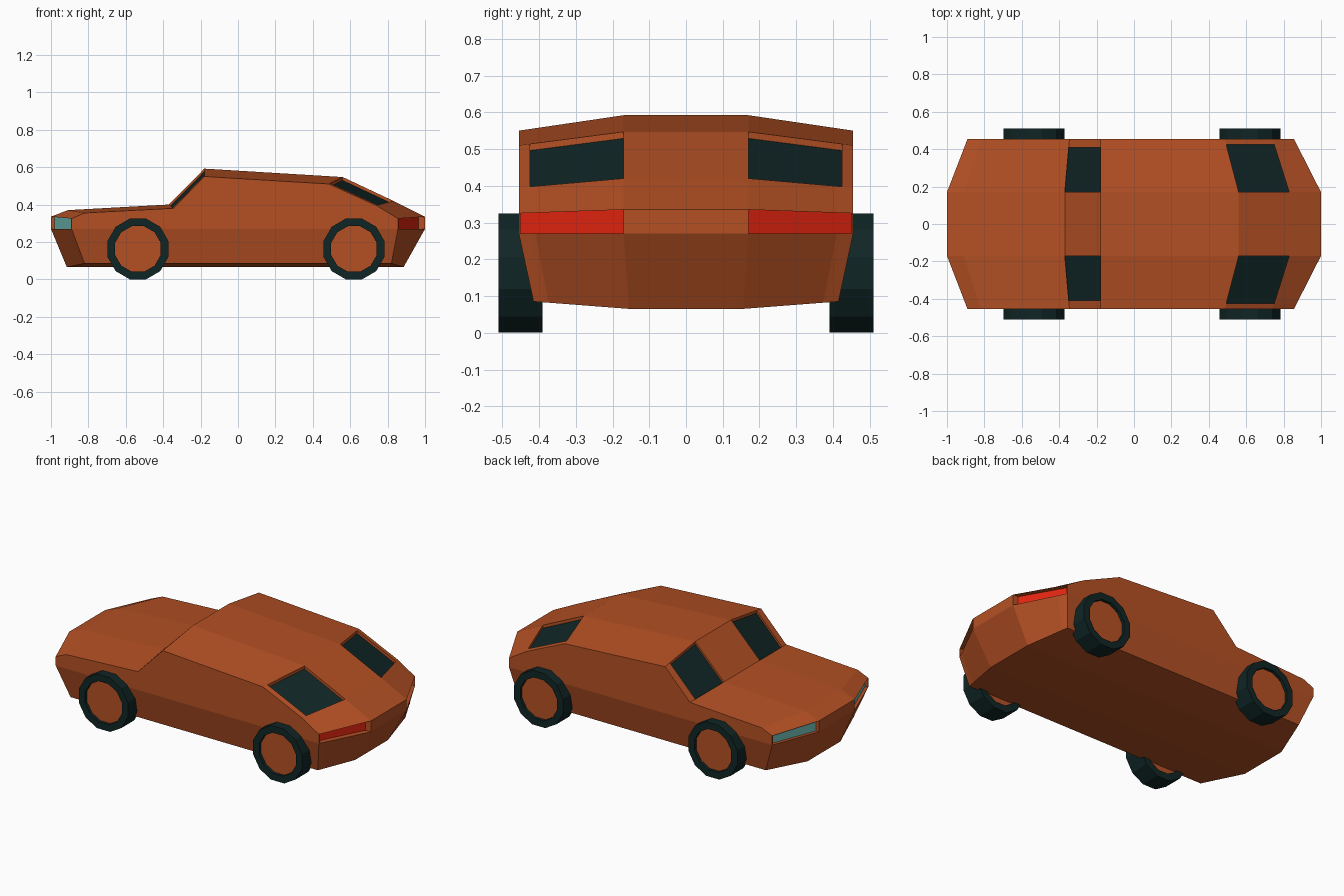
import bpy, bmesh, math
from mathutils import Vector, Matrix

if "Cube" in bpy.data.objects:
    bpy.data.objects.remove(bpy.data.objects["Cube"])


def material(name, rgb):
    m = bpy.data.materials.new(name)
    m.diffuse_color = (*rgb, 1)
    m.use_nodes = True
    m.node_tree.nodes["Principled BSDF"].inputs["Base Color"].default_value = m.diffuse_color
    return m


PAINT = material("orange brown paint", (0.46, 0.081, 0.0175))
DARK = material("dark glass and rubber", (0.0052, 0.0185, 0.0185))
HEAD = material("pale teal lamp", (0.156, 0.485, 0.456))
TAIL = material("red lamp", (0.745, 0.0176, 0.0048))


def finish(bm, name, mats):
    bmesh.ops.recalc_face_normals(bm, faces=bm.faces[:])
    me = bpy.data.meshes.new(name)
    bm.to_mesh(me)
    bm.free()
    for m in mats:
        me.materials.append(m)
    ob = bpy.data.objects.new(name, me)
    bpy.context.collection.objects.link(ob)
    return ob


# Body: lengthwise (x, z) profiles at the centre band and at the flanks
CENTRE = [(-.915, .065), (-1, .27), (-1, .335), (-.91, .37), (-.37, .40), (-.18, .592),
          (.56, .547), (.83, .42), (1, .335), (1, .27), (.885, .065)]
FLANK = [(-.82, .085), (-.89, .27), (-.89, .325), (-.82, .355), (-.345, .38), (-.18, .55),
         (.485, .51), (.74, .395), (.855, .325), (.855, .27), (.82, .085)]
half = [.455, .45, .425, .41, .17]
ys = [-y for y in half] + half[::-1]
N = len(CENTRE)

bm = bmesh.new()
cols = []
for y in ys:
    t = (abs(y) - .17) / .285
    col = []
    for i, (c, s) in enumerate(zip(CENTRE, FLANK)):
        tuck = .912 if i in (0, N - 1) else 1      # lower edge is narrower
        col.append(bm.verts.new((c[0] + (s[0] - c[0]) * t, y * tuck,
                                 c[1] + (s[1] - c[1]) * t)))
    cols.append(col)

rows = {i: [] for i in range(N)}
for j in range(len(ys) - 1):
    a, b = cols[j], cols[j + 1]
    mid = abs(ys[j] + ys[j + 1]) / 2
    for i in range(N):
        k = (i + 1) % N
        rows[i].append((mid, bm.faces.new((a[i], a[k], b[k], b[i]))))
for col in (cols[0], cols[-1]):
    bm.faces.new(col[1:N - 1])                               # upper side
    bm.faces.new((col[0], col[1], col[N - 2], col[N - 1]))   # lower side


def recess(row, lo, hi, move, mat):
    """Sink the faces of one row between two widths and colour them."""
    faces = [f for m, f in rows[row] if lo < m < hi]
    if lo == 0:
        groups = [faces]
    else:
        groups = [[f for f in faces if f.calc_center_median().y * s > 0] for s in (-1, 1)]
    for g in groups:
        geom = bmesh.ops.extrude_face_region(bm, geom=g)["geom"]
        old = [f for f in g if f.is_valid]
        if old:
            bmesh.ops.delete(bm, geom=old, context='FACES')
        bmesh.ops.translate(bm, vec=Vector(move),
                            verts=[v for v in geom if isinstance(v, bmesh.types.BMVert)])
        for f in geom:
            if isinstance(f, bmesh.types.BMFace):
                f.material_index = mat


recess(4, 0, .41, (0, 0, -.016), 1)        # windscreen
recess(6, 0, .425, (0, 0, -.018), 1)       # rear window
recess(1, .17, .45, (.02, 0, 0), 2)        # headlights
recess(8, .17, .45, (-.035, 0, 0), 3)      # tail lights
finish(bm, "car_body", [PAINT, DARK, HEAD, TAIL])


# Wheels: twelve-sided tyres with sunken painted discs
def wheel(name, x, y):
    bm = bmesh.new()
    bmesh.ops.create_cone(bm, cap_ends=True, segments=12, radius1=.168, radius2=.168, depth=.12,
                          matrix=Matrix.Translation((x, y, .1625))
                          @ Matrix.Rotation(math.pi / 2, 4, 'X')
                          @ Matrix.Rotation(math.pi / 12, 4, 'Z'))
    if min(v.co.z for v in bm.verts) < -.003:      # keep a flat side on the ground
        bmesh.ops.rotate(bm, verts=bm.verts[:], cent=(x, y, .1625),
                         matrix=Matrix.Rotation(math.pi / 12, 3, 'Y'))
    caps = [f for f in bm.faces if len(f.verts) > 4]
    for f in caps:
        bmesh.ops.inset_region(bm, faces=[f], thickness=.042)
        sink = f.normal * -.018
        bmesh.ops.translate(bm, verts=list(
            bmesh.ops.extrude_discrete_faces(bm, faces=[f])["faces"][0].verts), vec=(0, 0, 0))
    bm.faces.ensure_lookup_table()
    discs = [f for f in bm.faces if len(f.verts) > 4]
    for f in discs:
        s = 1 if f.calc_center_median().y > y else -1
        bmesh.ops.translate(bm, verts=list(f.verts), vec=(0, -.018 * s, 0))
        f.material_index = 1
    finish(bm, name, [DARK, PAINT])


for end, x in (("front", -.535), ("rear", .62)):
    for side, y in (("right", -.45), ("left", .45)):
        wheel(f"{end}_{side}_wheel", x, y)
